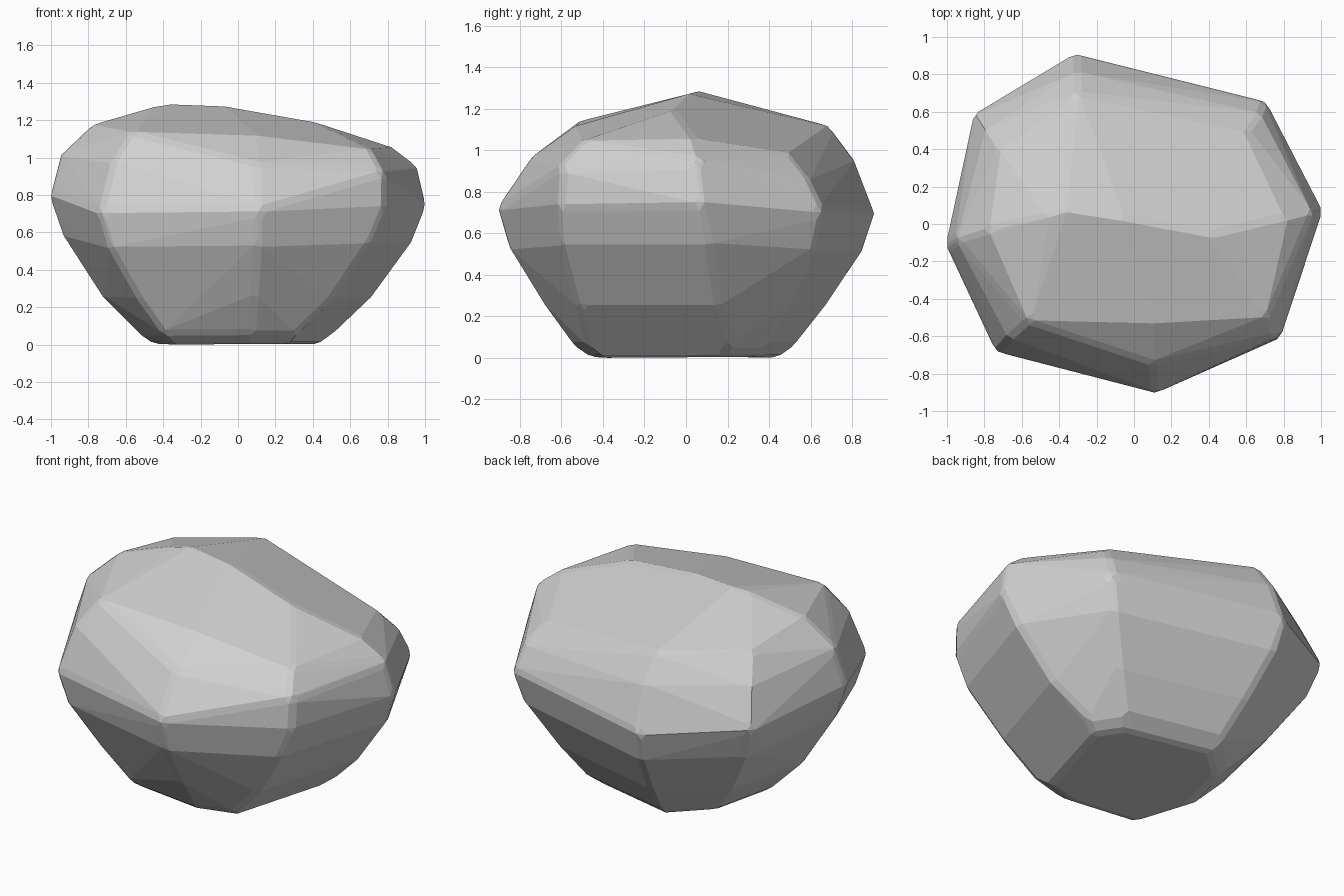
import bpy, bmesh, math
from mathutils import Vector

default = bpy.data.objects.get("Cube")
if default:
    bpy.data.objects.remove(default, do_unlink=True)

ROUND = 0.08                # radius of the worn edges
CORE = Vector((0, 0, 0.6))  # point that every corner is rounded towards

# Eight corners around the boulder: foot, waist, shoulder and rim of each one
corners = [
    ((-0.20, 0.49, 0.02), (-0.33, 0.90, 0.70), (-0.33, 0.81, 0.94), (-0.33, 0.70, 1.09)),
    ((0.38, 0.36, 0.02), (0.71, 0.64, 0.71), (0.69, 0.58, 0.84), (0.63, 0.50, 0.95)),
    ((0.48, 0.21, 0.02), (1.00, 0.07, 0.76), (0.96, 0.05, 0.93), (0.85, 0.02, 1.02)),
    ((0.29, -0.45, 0.02), (0.78, -0.60, 0.75), (0.78, -0.59, 0.91), (0.73, -0.50, 1.01)),
    ((0.08, -0.51, 0.02), (0.12, -0.90, 0.72), (0.11, -0.76, 0.94), (0.10, -0.55, 1.10)),
    ((-0.38, -0.44, 0.02), (-0.74, -0.67, 0.71), (-0.68, -0.60, 0.96), (-0.59, -0.52, 1.11)),
    ((-0.50, -0.10, 0.02), (-1.00, -0.11, 0.81), (-0.95, -0.08, 1.00), (-0.80, -0.03, 1.15)),
    ((-0.41, 0.29, 0.02), (-0.85, 0.58, 0.75), (-0.80, 0.50, 0.95), (-0.74, 0.40, 1.09)),
]
# Crest running across the top
crest = [(-0.50, 0.04, 1.25), (-0.40, 0.07, 1.27), (-0.08, 0.02, 1.27), (0.45, -0.08, 1.17)]

points = [Vector(p) for p in crest]
for corner in corners:
    foot, waist, shoulder, rim = map(Vector, corner)
    low = foot.lerp(waist, 0.45)
    low.z = 0.26
    belly = low.lerp(waist, 0.65)
    belly.xy *= 1.04
    base = foot + Vector((0, 0, 0.04))
    base.xy *= 1.06
    foot.xy *= 0.95
    points += [foot, base, low, belly, waist, shoulder, rim]

# Put a small ball inside every corner, then wrap them all in one hull
bm = bmesh.new()
for p in points:
    ball = bmesh.ops.create_icosphere(bm, subdivisions=2, radius=ROUND)["verts"]
    inset = p - (p - CORE).normalized() * ROUND
    bmesh.ops.translate(bm, verts=ball, vec=inset)
bmesh.ops.delete(bm, geom=bm.edges[:], context='EDGES_FACES')
bmesh.ops.convex_hull(bm, input=bm.verts[:])
loose = [v for v in bm.verts if not v.link_faces]
bmesh.ops.delete(bm, geom=loose, context='VERTS')

# Merge nearly flat facets into broad planes and stand it on the ground
bmesh.ops.dissolve_limit(bm, angle_limit=math.radians(3), verts=bm.verts[:], edges=bm.edges[:])
bmesh.ops.recalc_face_normals(bm, faces=bm.faces[:])
ground = min(v.co.z for v in bm.verts)
bmesh.ops.translate(bm, verts=bm.verts[:], vec=(0, 0, -ground))

mesh = bpy.data.meshes.new("boulder")
bm.to_mesh(mesh)
bm.free()
boulder = bpy.data.objects.new("boulder", mesh)
bpy.context.collection.objects.link(boulder)

# Plain stone colour
stone = bpy.data.materials.new("grey_stone")
stone.use_nodes = True
colour = (0.63, 0.63, 0.63, 1)
stone.diffuse_color = colour
stone.node_tree.nodes["Principled BSDF"].inputs["Base Color"].default_value = colour
mesh.materials.append(stone)
